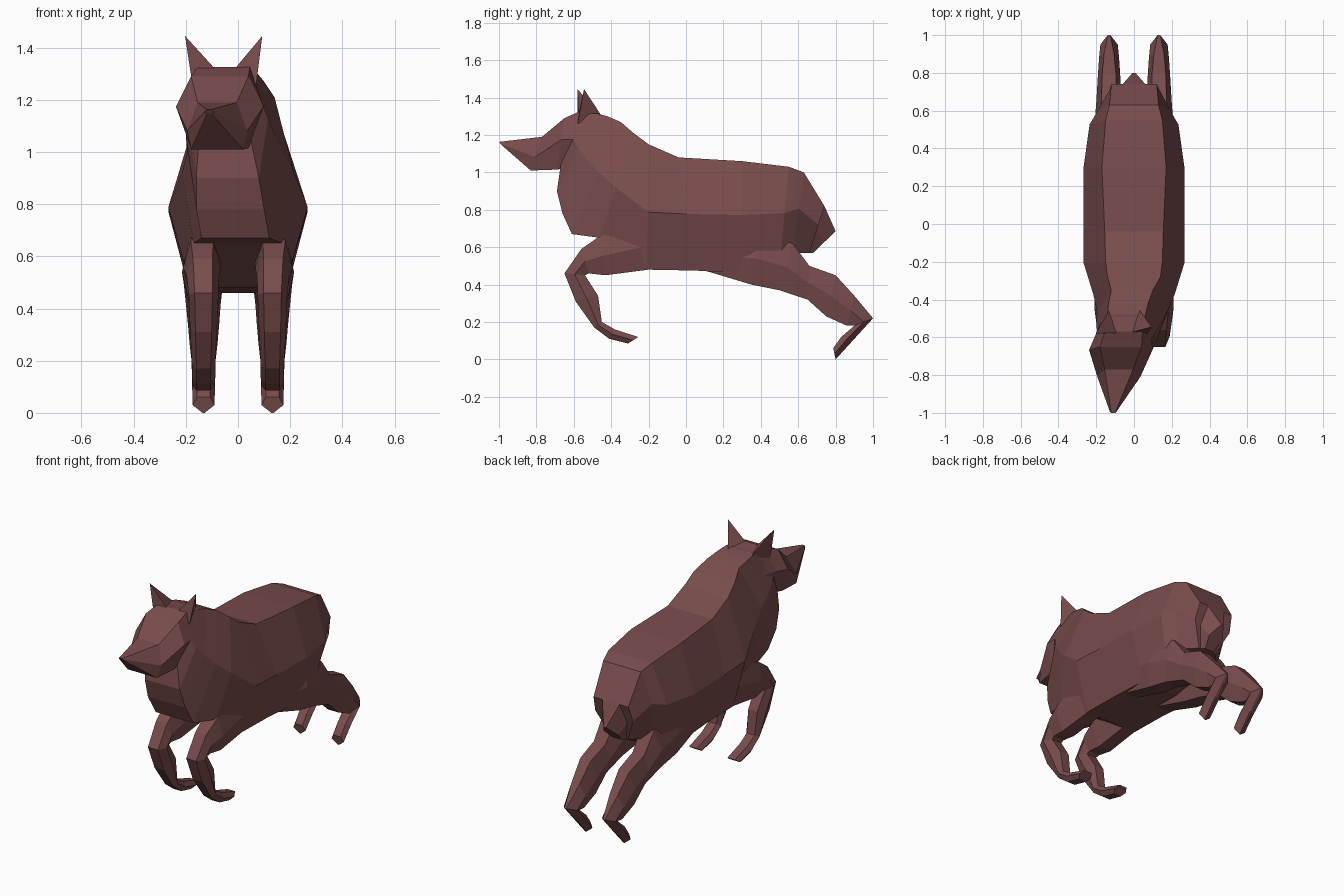
import bpy, bmesh

fur = bpy.data.materials.new("reddish brown fur")
fur.diffuse_color = (0.19, 0.072, 0.072, 1)


def loft(name, rings, mirror=False):
    """Skin hexagonal rings. Ring: upper (y,z), lower (y,z), centre x,
    half widths at top / middle / bottom, and height fraction of the middle."""
    bm = bmesh.new()
    loops = []
    for (ya, za), (yb, zb), cx, wt, wm, wb, f in rings:
        loop = []
        for w, t in ((wt, 0), (wm, f), (wb, 1), (-wb, 1), (-wm, f), (-wt, 0)):
            loop.append(bm.verts.new((cx + w, ya + (yb - ya) * t, za + (zb - za) * t)))
        loops.append(loop)
    for a, b in zip(loops, loops[1:]):
        for i in range(6):
            j = (i + 1) % 6
            bm.faces.new((a[i], a[j], b[j], b[i]))
    bm.faces.new(loops[0])
    bm.faces.new(loops[-1])
    return finish(name, bm, mirror)


def finish(name, bm, mirror=False):
    bmesh.ops.recalc_face_normals(bm, faces=bm.faces)
    me = bpy.data.meshes.new(name)
    bm.to_mesh(me)
    bm.free()
    me.materials.append(fur)
    ob = bpy.data.objects.new(name, me)
    bpy.context.collection.objects.link(ob)
    if mirror:
        ob.modifiers.new("mirror", "MIRROR")
    return ob


# torso and neck, from rump to the back of the skull
loft("torso", [
    ((0.74, 0.82), (0.66, 0.57), 0, .12, .13, .06, .4),
    ((0.63, 1.00), (0.57, 0.57), 0, .13, .19, .15, .45),
    ((0.55, 1.03), (0.50, 0.48), 0, .15, .235, .17, .45),
    ((0.30, 1.06), (0.30, 0.46), 0, .17, .267, .185, .48),
    ((-0.04, 1.08), (0.05, 0.475), 0, .155, .267, .18, .50),
    ((-0.20, 1.15), (-0.21, 0.48), 0, .15, .267, .18, .54),
    ((-0.28, 1.21), (-0.46, 0.65), 0, .14, .215, .17, .52),
    ((-0.35, 1.27), (-0.61, 0.67), -.01, .11, .185, .13, .45),
    ((-0.42, 1.30), (-0.66, 0.78), -.03, .105, .17, .13, .45),
    ((-0.48, 1.315), (-0.69, 0.90), -.04, .10, .155, .12, .45),
    ((-0.56, 1.31), (-0.67, 1.04), -.05, .10, .14, .10, .45),
])

# stubby tail tip
loft("tail", [
    ((0.70, 0.87), (0.62, 0.58), 0, .07, .09, .06, .5),
    ((0.74, 0.82), (0.66, 0.57), 0, .06, .085, .05, .5),
    ((0.80, 0.685), (0.68, 0.57), 0, .008, .05, .03, .5),
])

# head, turned slightly to one side
loft("head", [
    ((-0.46, 1.31), (-0.52, 1.04), -.045, .09, .12, .09, .5),
    ((-0.57, 1.325), (-0.60, 1.03), -.055, .10, .148, .10, .5),
    ((-0.65, 1.29), (-0.69, 1.015), -.07, .11, .168, .11, .42),
    ((-0.77, 1.19), (-0.83, 1.01), -.08, .075, .115, .10, .6),
    ((-1.00, 1.163), (-0.985, 1.145), -.11, .01, .018, .01, .5),
])

# ears: three-sided spikes
for side, base, tip in (("left", (-.175, -.08), (-.203, -.58, 1.445)),
                        ("right", (.07, -.02), (.093, -.545, 1.445))):
    outer, inner = base
    bm = bmesh.new()
    corners = [bm.verts.new(p) for p in ((outer, -.58, 1.26), (inner, -.575, 1.31),
                                         ((outer + inner) / 2, -.45, 1.30))]
    top = bm.verts.new(tip)
    bm.faces.new(corners)
    for i in range(3):
        bm.faces.new((corners[i], corners[(i + 1) % 3], top))
    finish(side + "_ear", bm)


def leg(name, rings):
    """Ring: upper point, lower point, centre x, half width, ridge factor."""
    loft(name, [(a, b, cx, w * k, w, w * .6, .5) for a, b, cx, w, k in rings], True)


# front legs, tucked under the chest
leg("front_legs", [
    ((-0.26, 0.72), (-0.20, 0.48), .135, .07, .6),
    ((-0.46, 0.66), (-0.43, 0.45), .138, .072, .6),
    ((-0.56, 0.59), (-0.52, 0.46), .135, .062, .6),
    ((-0.65, 0.46), (-0.54, 0.45), .132, .057, .6),
    ((-0.59, 0.31), (-0.47, 0.34), .132, .052, .6),
    ((-0.49, 0.17), (-0.45, 0.20), .132, .045, .6),
    ((-0.41, 0.11), (-0.38, 0.16), .132, .045, .6),
    ((-0.31, 0.085), (-0.255, 0.12), .132, .042, .6),
])

# hind legs, stretched backwards, with a ridge along the hock
leg("hind_legs", [
    ((0.18, 0.64), (0.10, 0.475), .12, .07, .6),
    ((0.40, 0.68), (0.35, 0.40), .13, .085, .6),
    ((0.57, 0.62), (0.50, 0.37), .133, .075, .6),
    ((0.66, 0.50), (0.65, 0.32), .133, .066, .6),
    ((0.80, 0.45), (0.75, 0.23), .132, .06, .6),
    ((0.90, 0.34), (0.86, 0.18), .132, .053, .5),
    ((1.00, 0.22), (0.90, 0.18), .132, .046, .15),
    ((0.90, 0.11), (0.83, 0.12), .132, .044, .15),
    ((0.80, 0.00), (0.787, 0.06), .132, .042, .1),
])
